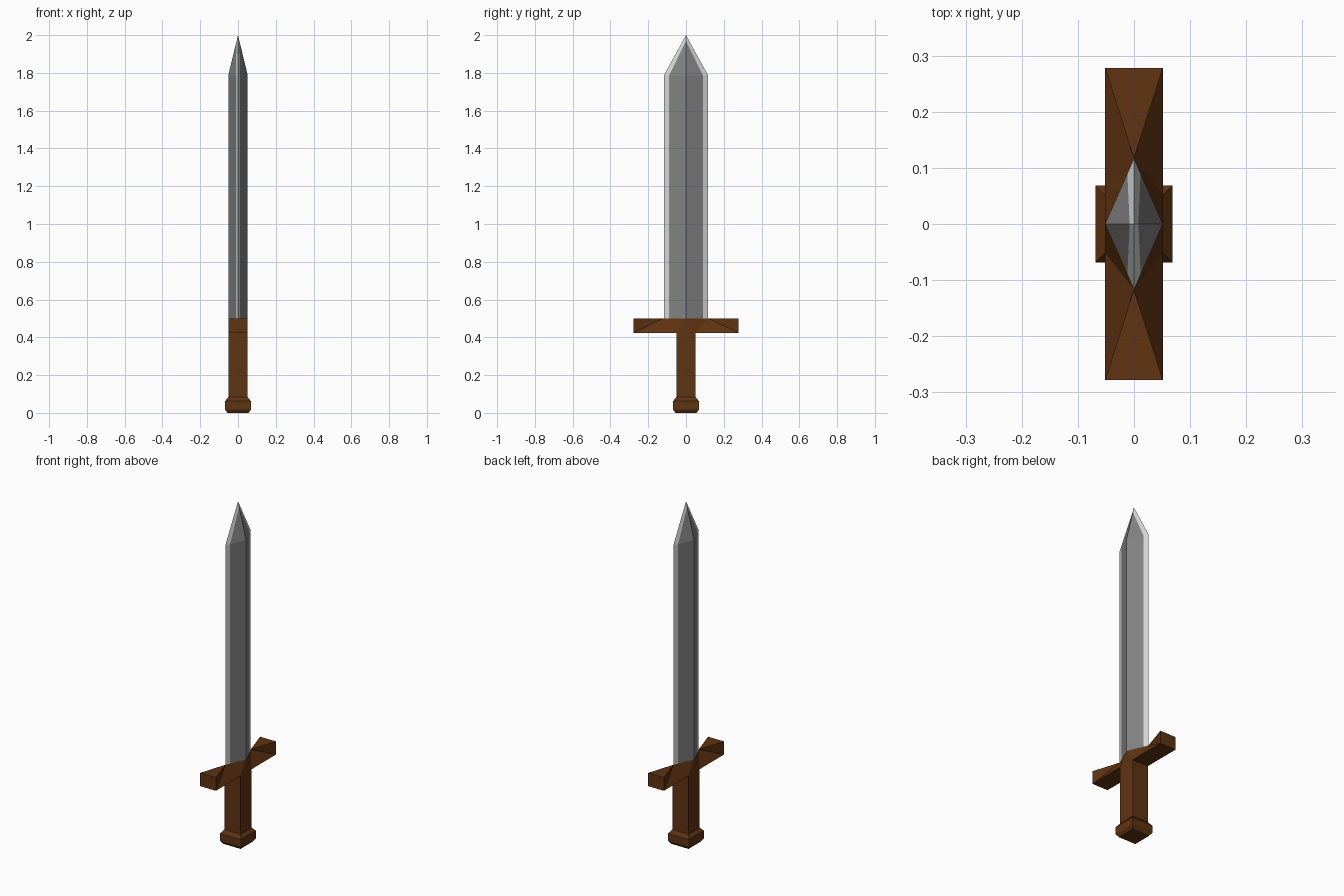
import bpy, bmesh

cube = bpy.data.objects.get("Cube")
if cube:
    bpy.data.objects.remove(cube, do_unlink=True)


def material(name, r, g, b):
    m = bpy.data.materials.new(name)
    m.use_nodes = True
    m.diffuse_color = (r, g, b, 1)
    bsdf = next(n for n in m.node_tree.nodes if n.type == "BSDF_PRINCIPLED")
    bsdf.inputs["Base Color"].default_value = (r, g, b, 1)
    bsdf.inputs["Roughness"].default_value = 0.8
    return m


wood = material("brown wood", 0.115, 0.033, 0.006)
steel = material("dark steel", 0.23, 0.23, 0.235)
edge = material("bright edge steel", 0.68, 0.69, 0.69)


def finish(bm, name, mats):
    bmesh.ops.remove_doubles(bm, verts=bm.verts, dist=0.0001)
    bmesh.ops.recalc_face_normals(bm, faces=bm.faces)
    mesh = bpy.data.meshes.new(name)
    bm.to_mesh(mesh)
    bm.free()
    for m in mats:
        mesh.materials.append(m)
    obj = bpy.data.objects.new(name, mesh)
    bpy.context.collection.objects.link(obj)


def mirrored(name, faces, mats):
    """Faces (points, material index) of one quarter, repeated in all four."""
    bm = bmesh.new()
    for sx in (-1, 1):
        for sy in (-1, 1):
            for points, index in faces:
                f = bm.faces.new([bm.verts.new((x * sx, y * sy, z)) for x, y, z in points])
                f.material_index = index
    finish(bm, name, mats)


def square_loft(name, profile):
    """Square rings of (half width, height), closed at both ends."""
    bm = bmesh.new()
    rings = [[bm.verts.new((x * w, y * w, z)) for x, y in ((-1, -1), (1, -1), (1, 1), (-1, 1))]
             for w, z in profile]
    for low, high in zip(rings, rings[1:]):
        for i in range(4):
            j = (i + 1) % 4
            bm.faces.new((low[i], low[j], high[j], high[i]))
    bm.faces.new(rings[0])
    bm.faces.new(rings[-1])
    finish(bm, name, [wood])


W = 0.0515               # half width of grip, guard and blade ridge
B = 0.117                # half breadth of blade
Z0, Z1 = 0.424, 0.501    # guard bottom and top
ARM = 0.278              # guard arm reach
SHOULDER, TIP = 1.787, 2.0

# Pommel and grip
square_loft("pommel", [(0.056, 0), (0.0685, 0.018), (0.0685, 0.062), (W, 0.083)])
square_loft("grip", [(W, 0.083), (W, Z0)])

# Guard: square arms whose tops pinch in to the blade's diamond root
root, side = (0, B, Z1), (W, 0, Z1)
end_top, end_low, inner_low = (W, ARM, Z1), (W, ARM, Z0), (W, W, Z0)
mirrored("guard", [
    ([(0, ARM, Z1), end_top, root], 0),
    ([(0, ARM, Z0), end_low, end_top, (0, ARM, Z1)], 0),
    ([end_top, end_low, root], 0),
    ([end_low, inner_low, root], 0),
    ([inner_low, side, root], 0),
    ([(W, 0, Z0), inner_low, side], 0),
    ([(0, W, Z0), inner_low, end_low, (0, ARM, Z0)], 0),
], [wood])

# Blade: diamond section, dark flats with bright cutting edges
inner = 0.09
ix = W * (1 - inner / B)
k = 0.15
ridge_top = (W * k, 0, TIP - (TIP - SHOULDER) * k)
ridge, bevel, rim, tip = (W, 0, SHOULDER), (ix, inner, SHOULDER), (0, B, SHOULDER), (0, 0, TIP)
mirrored("blade", [
    ([side, (ix, inner, Z1), bevel, ridge], 0),
    ([(ix, inner, Z1), root, rim, bevel], 1),
    ([ridge, bevel, ridge_top], 0),
    ([bevel, rim, tip, ridge_top], 1),
], [steel, edge])
